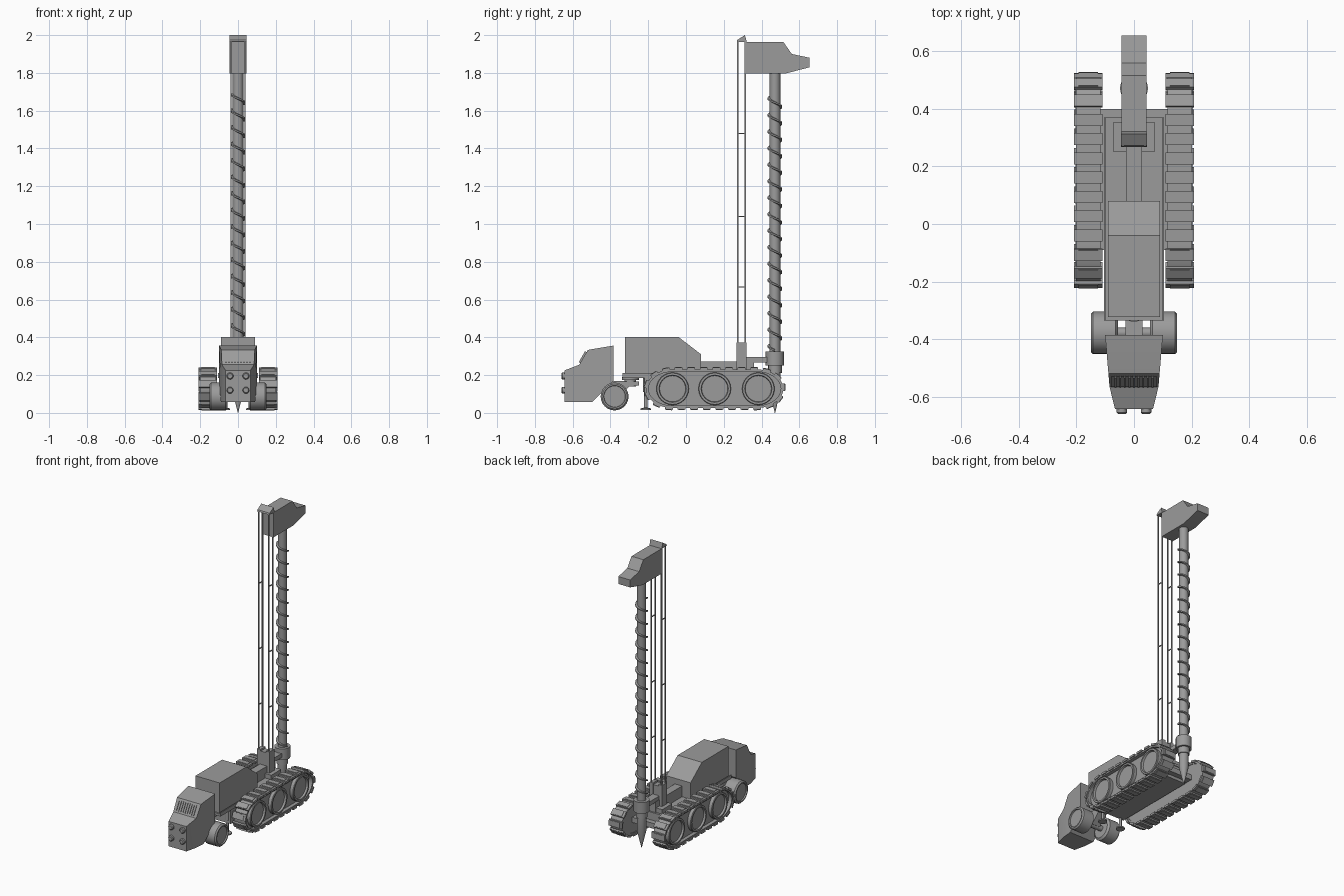
import bpy, bmesh
from math import sin, cos, pi, atan2
from mathutils import Vector, Matrix

if "Cube" in bpy.data.objects:
    bpy.data.objects.remove(bpy.data.objects["Cube"])

grey = bpy.data.materials.new("grey_paint")
grey.use_nodes = True
GREY = (0.33, 0.33, 0.33, 1)
grey.diffuse_color = GREY
grey.node_tree.nodes["Principled BSDF"].inputs["Base Color"].default_value = GREY
parts = []


def finish(name, bm, mirror=False, recalc=True):
    if recalc:
        bmesh.ops.recalc_face_normals(bm, faces=bm.faces)
    mesh = bpy.data.meshes.new(name)
    bm.to_mesh(mesh)
    bm.free()
    mesh.materials.append(grey)
    ob = bpy.data.objects.new(name, mesh)
    bpy.context.collection.objects.link(ob)
    if mirror:
        ob.modifiers.new("mirror", "MIRROR").use_mirror_merge = False
    parts.append(ob)
    return ob


def add_box(bm, lo, hi, rot=None):
    lo, hi = Vector(lo), Vector(hi)
    m = Matrix.Translation((lo + hi) / 2)
    if rot is not None:
        m = m @ Matrix.Rotation(rot, 4, "X")
    bmesh.ops.create_cube(bm, size=1, matrix=m @ Matrix.Diagonal((*(hi - lo), 1)))


def box(name, lo, hi, mirror=False):
    bm = bmesh.new()
    add_box(bm, lo, hi)
    return finish(name, bm, mirror)


def add_loft(bm, rings, loop=False):
    rows = [[bm.verts.new(p) for p in r] for r in rings]
    pairs = list(zip(rows, rows[1:])) + ([(rows[-1], rows[0])] if loop else [])
    for a, b in pairs:
        for i in range(len(a)):
            j = (i + 1) % len(a)
            bm.faces.new((a[i], a[j], b[j], b[i]))
    if not loop:
        bm.faces.new(rows[0])
        bm.faces.new(rows[-1])


def loft(name, rings, mirror=False, loop=False):
    bm = bmesh.new()
    add_loft(bm, rings, loop)
    return finish(name, bm, mirror)


def prism(name, profile, x0, x1, mirror=False):
    return loft(name, [[(x, y, z) for y, z in profile] for x in (x0, x1)], mirror)


def turned(name, centre, axis, steps, mirror=False, n=24):
    """Round part: steps are (distance along axis, radius)."""
    rings = []
    for d, r in steps:
        ring = []
        for i in range(n):
            u, v = r * cos(2 * pi * i / n), r * sin(2 * pi * i / n)
            off = {"X": (d, u, v), "Y": (u, d, v), "Z": (u, v, d)}[axis]
            ring.append(Vector(centre) + Vector(off))
        rings.append(ring)
    return loft(name, rings, mirror)


# Cab: sections running backwards from the nose
def cab_width(y):
    return 0.085 + 0.085 * (y + 0.565)


sections = [(-0.643, 0.058, 0.225, 0.066)] + [
    (y, lo, hi, cab_width(y)) for y, lo, hi in
    ((-0.565, 0.058, 0.255), (-0.52, 0.058, 0.333),
     (-0.495, 0.058, 0.338), (-0.385, 0.17, 0.356))]
loft("cab", [[(-w, y, lo), (w, y, lo), (w, y, hi), (-w, y, hi)]
             for y, lo, hi, w in sections])


def window(name, corners, mirror=False):
    bm = bmesh.new()
    face = bm.faces.new([bm.verts.new(c) for c in corners])
    bmesh.ops.inset_individual(bm, faces=[face], thickness=0.008, depth=-0.003)
    finish(name, bm, mirror, recalc=False)


window("side_window", [(cab_width(y) + 0.004, y, z) for y, z in
       ((-0.51, 0.24), (-0.42, 0.225), (-0.415, 0.335), (-0.498, 0.32))], True)
window("windscreen", [(x, y - 0.004, z) for x, y, z in
       ((-0.08, -0.562, 0.262), (0.08, -0.562, 0.262),
        (0.08, -0.525, 0.328), (-0.08, -0.525, 0.328))])
bm = bmesh.new()
for i in range(9):
    x = (i - 4) * 0.016
    add_box(bm, (x - 0.003, -0.552, 0.262), (x + 0.003, -0.542, 0.328), rot=-0.52)
finish("windscreen_bars", bm)
for z in (0.195, 0.12):
    turned("headlight", (0.042, -0.643, z), "Y",
           [(0.005, 0.018), (-0.012, 0.018), (-0.017, 0.013)], True, 12)

# Front wheels and steering pivot
turned("front_wheel", (0.1, -0.378, 0.087), "X",
       [(-0.045, 0.06), (-0.035, 0.074), (0.042, 0.074), (0.05, 0.066),
        (0.05, 0.058), (0.042, 0.056)], True)
turned("front_axle", (0, -0.378, 0.087), "X", [(-0.09, 0.018), (0.09, 0.018)], n=12)
prism("steering_arm", [(-0.4, 0.17), (-0.25, 0.165), (-0.25, 0.145),
                       (-0.3, 0.14), (-0.36, 0.08), (-0.4, 0.08)], -0.03, 0.03)
turned("steering_pivot", (0, -0.295, 0), "Z",
       [(0.14, 0.03), (0.175, 0.03), (0.175, 0.045), (0.19, 0.045)], n=16)

# Chassis and engine body
box("chassis", (-0.1, -0.22, 0.09), (0.1, 0.365, 0.2))
box("chassis_deck", (-0.105, -0.335, 0.185), (0.105, 0.37, 0.2))
box("deck_rim", (0.098, -0.335, 0.2), (0.105, 0.37, 0.21), True)
box("track_axles", (-0.13, -0.09, 0.11), (0.13, 0.4, 0.145))
prism("engine_body", [(-0.323, 0.2), (-0.323, 0.402), (-0.04, 0.402),
                      (0.08, 0.31), (0.08, 0.2)], -0.09, 0.09)
box("rear_rail", (-0.027, 0.07, 0.2), (0.027, 0.36, 0.272))
box("mast_plate", (-0.072, 0.25, 0.2), (0.072, 0.355, 0.23))

# Support jacks
turned("jack", (0.07, -0.213, 0), "Z",
       [(0.015, 0.028), (0.023, 0.028), (0.028, 0.009), (0.11, 0.009),
        (0.11, 0.014), (0.19, 0.014)], True, 12)

# Crawler tracks
MID_Y, MID_Z, HALF = 0.152, 0.128, 0.225


def track_outline(grow=0.0, n=16):
    pts = []
    for side in (1, -1):
        for i in range(n + 1):
            t = -pi / 2 + pi * i / n
            pts.append((MID_Y + side * (HALF + (0.138 + grow) * cos(t)),
                        MID_Z + side * (0.102 + grow) * sin(t)))
    return pts


outer, inner = track_outline(), track_outline(-0.013)
loft("track_belt", [[(x, y, z) for y, z in o] for x, o in
     ((0.117, outer), (0.202, outer), (0.202, inner), (0.117, inner))], True, True)
prism("track_panel", inner, 0.12, 0.178, True)

# Tread pads spaced evenly along the belt
path = [Vector((0, y, z)) for y, z in track_outline(0.002, 40)]
path.append(path[0].copy())
total = sum((b - a).length for a, b in zip(path, path[1:]))
COUNT = 25
bm = bmesh.new()
walked, k = 0.0, 0
for a, b in zip(path, path[1:]):
    seg = (b - a).length
    while k < COUNT and k * total / COUNT < walked + seg:
        p = a.lerp(b, (k * total / COUNT - walked) / seg)
        turn = atan2(b.z - a.z, b.y - a.y)
        add_box(bm, (0.11, p.y - 0.021, p.z - 0.007), (0.208, p.y + 0.021, p.z + 0.007), turn)
        add_box(bm, (0.125, p.y - 0.017, p.z - 0.01), (0.193, p.y + 0.017, p.z + 0.01), turn)
        k += 1
    walked += seg
finish("track_pads", bm, True)

for y in (-0.071, 0.152, 0.383):
    turned("track_wheel", (0, y, MID_Z), "X",
           [(0.15, 0.086), (0.2, 0.086), (0.203, 0.083), (0.203, 0.072),
            (0.19, 0.069)], True)

# Mast: four thin rods with short rungs
box("mast_base", (-0.045, 0.27, 0.2), (0.045, 0.318, 0.36))
box("mast_base_post", (0.02, 0.268, 0.2), (0.046, 0.32, 0.372), True)
bm = bmesh.new()
for y in (0.274, 0.314):
    add_box(bm, (0.034, y - 0.0035, 0.36), (0.041, y + 0.0035, 1.975))
for z in (0.667, 1.04, 1.48):
    add_box(bm, (0.035, 0.274, z - 0.003), (0.04, 0.314, z + 0.003))
finish("mast_rods", bm, True)
prism("mast_cap", [(0.268, 1.965), (0.272, 1.975), (0.312, 2.0), (0.322, 1.963)],
      -0.046, 0.046)

# Drill head
prism("drill_head", [(0.315, 1.796), (0.315, 1.963), (0.516, 1.963), (0.56, 1.9),
                     (0.655, 1.88), (0.655, 1.83), (0.525, 1.796)], -0.044, 0.044)

# Drill stem, flight, collar and bit
DRILL_Y = 0.471
turned("drill_stem", (0, DRILL_Y, 0), "Z", [(0.2, 0.028), (1.8, 0.028)])
rings = []
TURNS, STEPS = 15.5, 18
for i in range(int(TURNS * STEPS) + 1):
    t = -2 * pi * i / STEPS
    z = 0.33 + 0.0875 * i / STEPS
    rings.append([(r * cos(t), DRILL_Y + r * sin(t), z + h) for r, h in
                  ((0.025, -0.007), (0.039, -0.004), (0.039, 0.004), (0.025, 0.007))])
loft("drill_flight", rings)
turned("drill_collar", (0, DRILL_Y, 0), "Z",
       [(0.21, 0.036), (0.25, 0.036), (0.25, 0.049), (0.325, 0.049)], n=16)
turned("drill_bit", (0, DRILL_Y, 0), "Z",
       [(0.0, 0.001), (0.12, 0.03), (0.215, 0.03)], n=16)
box("collar_arm", (-0.025, 0.31, 0.268), (0.025, 0.44, 0.296))

# Smooth the round parts, keep hard edges sharp
bpy.ops.object.select_all(action="DESELECT")
for ob in parts:
    ob.select_set(True)
bpy.context.view_layer.objects.active = parts[0]
bpy.ops.object.shade_smooth_by_angle(angle=0.55)
